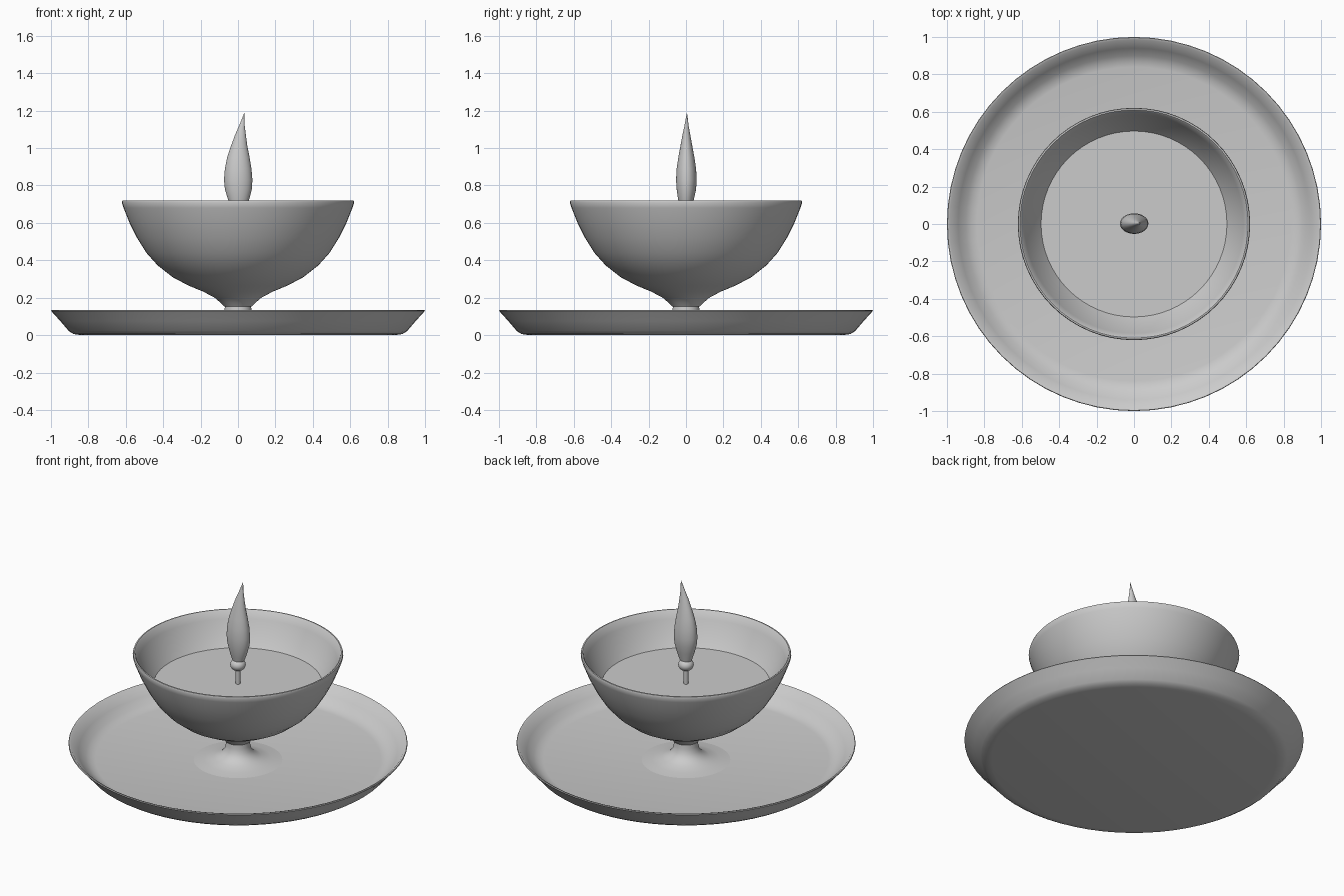
import bpy, bmesh, math


def skin(name, rings, segs, angle=40):
    """Stack of elliptical rings (cx, cy, rx, ry, z) joined into one smooth surface."""
    bm = bmesh.new()
    loops = []
    for cx, cy, rx, ry, z in rings:
        if rx == 0:
            loops.append([bm.verts.new((cx, cy, z))] * segs)
        else:
            loops.append([bm.verts.new((cx + rx * math.cos(2 * math.pi * i / segs),
                                        cy + ry * math.sin(2 * math.pi * i / segs), z))
                          for i in range(segs)])
    for a, b in zip(loops, loops[1:]):
        for i in range(segs):
            j = (i + 1) % segs
            corners = list(dict.fromkeys((a[i], a[j], b[j], b[i])))
            bm.faces.new(corners)
    for loop in (loops[0], loops[-1]):
        if loop[0] is not loop[1]:
            bm.faces.new(loop)
    bmesh.ops.recalc_face_normals(bm, faces=bm.faces)
    mesh = bpy.data.meshes.new(name)
    bm.to_mesh(mesh)
    bm.free()
    ob = bpy.data.objects.new(name, mesh)
    bpy.context.collection.objects.link(ob)
    bpy.ops.object.select_all(action='DESELECT')
    ob.select_set(True)
    bpy.context.view_layer.objects.active = ob
    bpy.ops.object.shade_smooth_by_angle(angle=math.radians(angle))
    return ob


def lathe(name, profile, segs=64, angle=40):
    return skin(name, [(0, 0, r, r, z) for r, z in profile], segs, angle)


# Saucer with sloping rim
lathe("saucer", [(0, 0), (0.84, 0), (0.88, 0.006), (0.905, 0.022), (0.95, 0.075),
                 (1.0, 0.13), (0.997, 0.135), (0.985, 0.132), (0.94, 0.082),
                 (0.90, 0.046), (0.87, 0.031), (0.84, 0.025), (0, 0.025)])

# Flared foot and neck
lathe("foot", [(0, 0.02), (0.27, 0.024), (0.20, 0.032), (0.14, 0.046), (0.10, 0.068),
               (0.08, 0.095), (0.072, 0.125), (0.07, 0.16), (0, 0.16)])

# Bowl with thin wall
lathe("bowl", [(0, 0.153), (0.075, 0.153), (0.092, 0.172), (0.125, 0.2), (0.185, 0.232),
               (0.265, 0.265), (0.35, 0.31), (0.43, 0.373), (0.49, 0.44), (0.54, 0.52),
               (0.58, 0.6), (0.612, 0.68), (0.621, 0.708), (0.618, 0.719), (0.61, 0.72),
               (0.603, 0.714), (0.585, 0.67), (0.545, 0.59), (0.495, 0.51), (0.43, 0.43),
               (0.34, 0.35), (0.2, 0.28), (0, 0.25)])

# Oil filling the bowl
lathe("oil", [(0, 0.5), (0.49, 0.5), (0.497, 0.52), (0, 0.52)])

# Wick and its bead
lathe("wick", [(0, 0.5), (0.014, 0.5), (0.014, 0.69), (0, 0.69)], 16)
lathe("wick_bead", [(0.046 * math.sin(math.pi * i / 12), 0.643 - 0.038 * math.cos(math.pi * i / 12))
                    for i in range(13)], 24)

# Flame, oval in section and leaning at the tip
skin("flame", [(0, 0, 0, 0, 0.672), (0.002, 0, 0.038, 0.03, 0.674),
               (0.003, 0, 0.048, 0.036, 0.7), (0.003, 0, 0.058, 0.043, 0.73),
               (0.002, 0.002, 0.072, 0.052, 0.78), (0.001, 0.002, 0.076, 0.055, 0.83),
               (0.001, 0.002, 0.071, 0.052, 0.89), (0.002, 0.002, 0.06, 0.043, 0.95),
               (0.006, 0.002, 0.044, 0.032, 1.01), (0.013, 0.002, 0.029, 0.021, 1.07),
               (0.021, 0.003, 0.015, 0.011, 1.12), (0.027, 0.004, 0.007, 0.006, 1.155),
               (0.034, 0.005, 0, 0, 1.19)], 32, 60)
